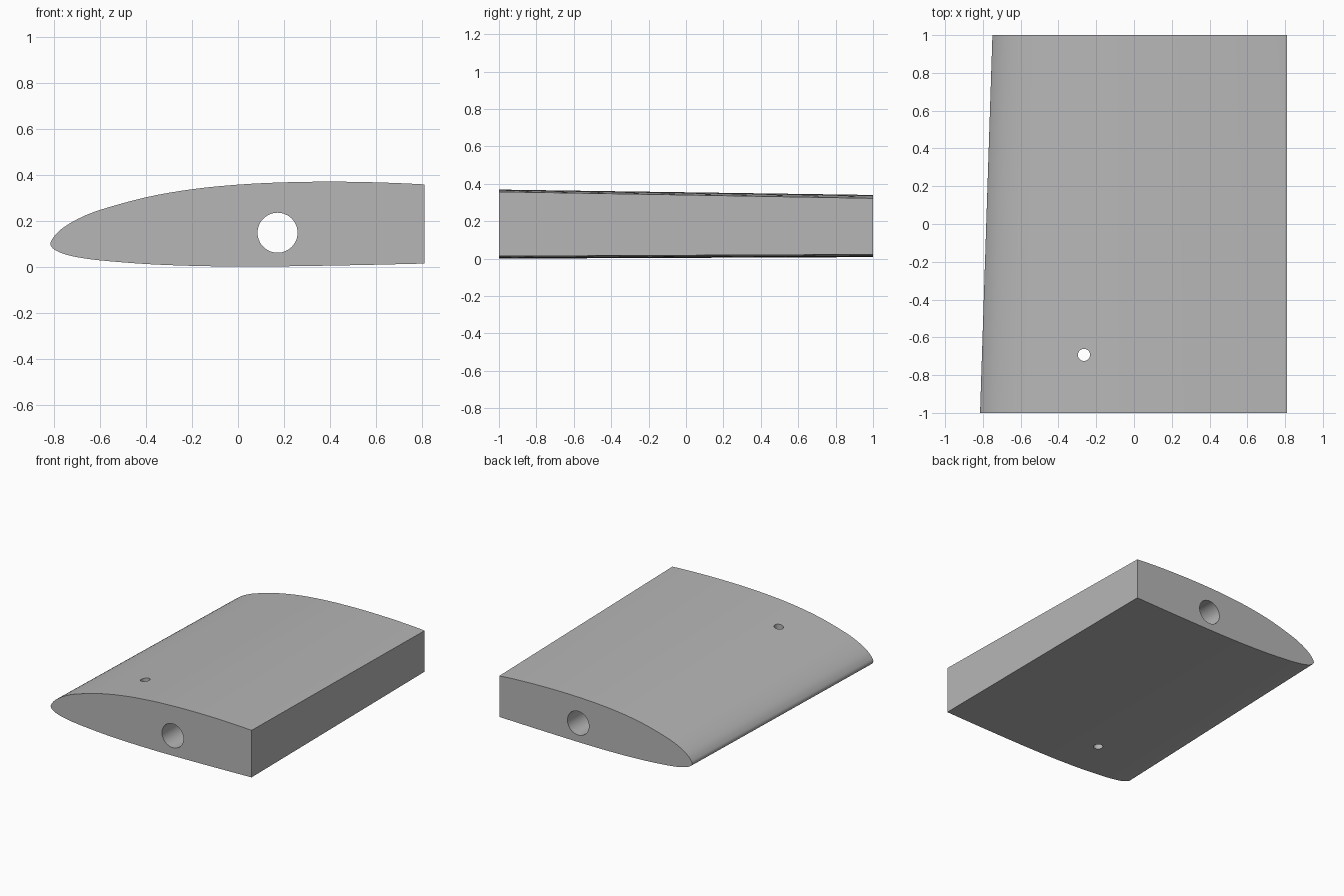
import bpy
import bmesh
import math
from mathutils import Vector

cube = bpy.data.objects.get("Cube")
if cube:
    bpy.data.objects.remove(cube, do_unlink=True)

grey = bpy.data.materials.new("plain grey")
grey.use_nodes = True
grey.diffuse_color = (0.47, 0.47, 0.47, 1)
grey.node_tree.nodes["Principled BSDF"].inputs["Base Color"].default_value = grey.diffuse_color

# Root section, from upper rear around the nose to lower rear
PROFILE = [(1.0, .347), (.81, .362), (.6, .371), (.4, .374), (.2, .371), (0, .361),
           (-.2, .341), (-.4, .306), (-.6, .251), (-.7, .210), (-.77, .166), (-.805, .128),
           (-.815, .102), (-.80, .080), (-.76, .061), (-.7, .046), (-.6, .032), (-.4, .016),
           (-.2, .008), (0, .005), (.2, .006), (.4, .009), (.6, .013), (.81, .018), (1.0, .023)]
PIVOT = Vector((-.16, .085))
TIP_SCALE = 0.9
REAR_X = 0.81
STEPS = 4


def smooth_curve(points):
    """Catmull-Rom curve through the points."""
    pts = [Vector(p) for p in points]
    pts = [2 * pts[0] - pts[1]] + pts + [2 * pts[-1] - pts[-2]]
    out = []
    for a, b, c, d in zip(pts, pts[1:], pts[2:], pts[3:]):
        for i in range(STEPS):
            t = i / STEPS
            out.append(0.5 * (2 * b + (c - a) * t + (2 * a - 5 * b + 4 * c - d) * t * t
                              + (3 * b - a - 3 * c + d) * t ** 3))
    return out + [pts[-2]]


def cut_hole(target, name, radius, location, rotation):
    """Drill a straight round hole through the target."""
    bpy.ops.mesh.primitive_cylinder_add(vertices=48, radius=radius, depth=3,
                                        location=location, rotation=rotation)
    cutter = bpy.context.object
    cutter.name = name
    cutter.data.materials.append(grey)
    cutter.hide_render = True
    cutter.hide_set(True)
    cutter.display_type = 'WIRE'
    mod = target.modifiers.new(name, 'BOOLEAN')
    mod.operation = 'DIFFERENCE'
    mod.solver = 'EXACT'
    mod.object = cutter
    bpy.ops.object.select_all(action='DESELECT')
    target.select_set(True)
    bpy.context.view_layer.objects.active = target
    bpy.ops.object.modifier_apply(modifier=mod.name)
    bpy.data.objects.remove(cutter, do_unlink=True)


# Tapered wing body lofted between root and tip
section = smooth_curve(PROFILE)
bm = bmesh.new()
rings = []
for y, scale in ((-1, 1), (1, TIP_SCALE)):
    ring = []
    for p in section:
        q = PIVOT + (p - PIVOT) * scale
        ring.append(bm.verts.new((q.x, y, q.y)))
    rings.append(ring)
root, tip = rings
count = len(section)
for i in range(count):
    j = (i + 1) % count
    bm.faces.new((root[i], root[j], tip[j], tip[i]))
bm.faces.new(root)
bm.faces.new(tip)

# Flat rear face
bmesh.ops.bisect_plane(bm, geom=bm.verts[:] + bm.edges[:] + bm.faces[:],
                       plane_co=(REAR_X, 0, 0), plane_no=(1, 0, 0), clear_outer=True)
bmesh.ops.holes_fill(bm, edges=[e for e in bm.edges if e.is_boundary], sides=0)
bmesh.ops.recalc_face_normals(bm, faces=bm.faces[:])
low = min(v.co.z for v in bm.verts)
bmesh.ops.translate(bm, verts=bm.verts[:], vec=(0, 0, -low))
mesh = bpy.data.meshes.new("wing_section")
bm.to_mesh(mesh)
bm.free()
mesh.materials.append(grey)
wing = bpy.data.objects.new("wing_section", mesh)
bpy.context.collection.objects.link(wing)

# Spar hole along the span and pin hole from top to bottom
cut_hole(wing, "spar_hole", 0.087, (0.172, 0, 0.147), (math.pi / 2, 0, 0))
cut_hole(wing, "pin_hole", 0.032, (-0.265, -0.693, 0), (0, 0, 0))

bpy.ops.object.shade_smooth_by_angle(angle=math.radians(35))
